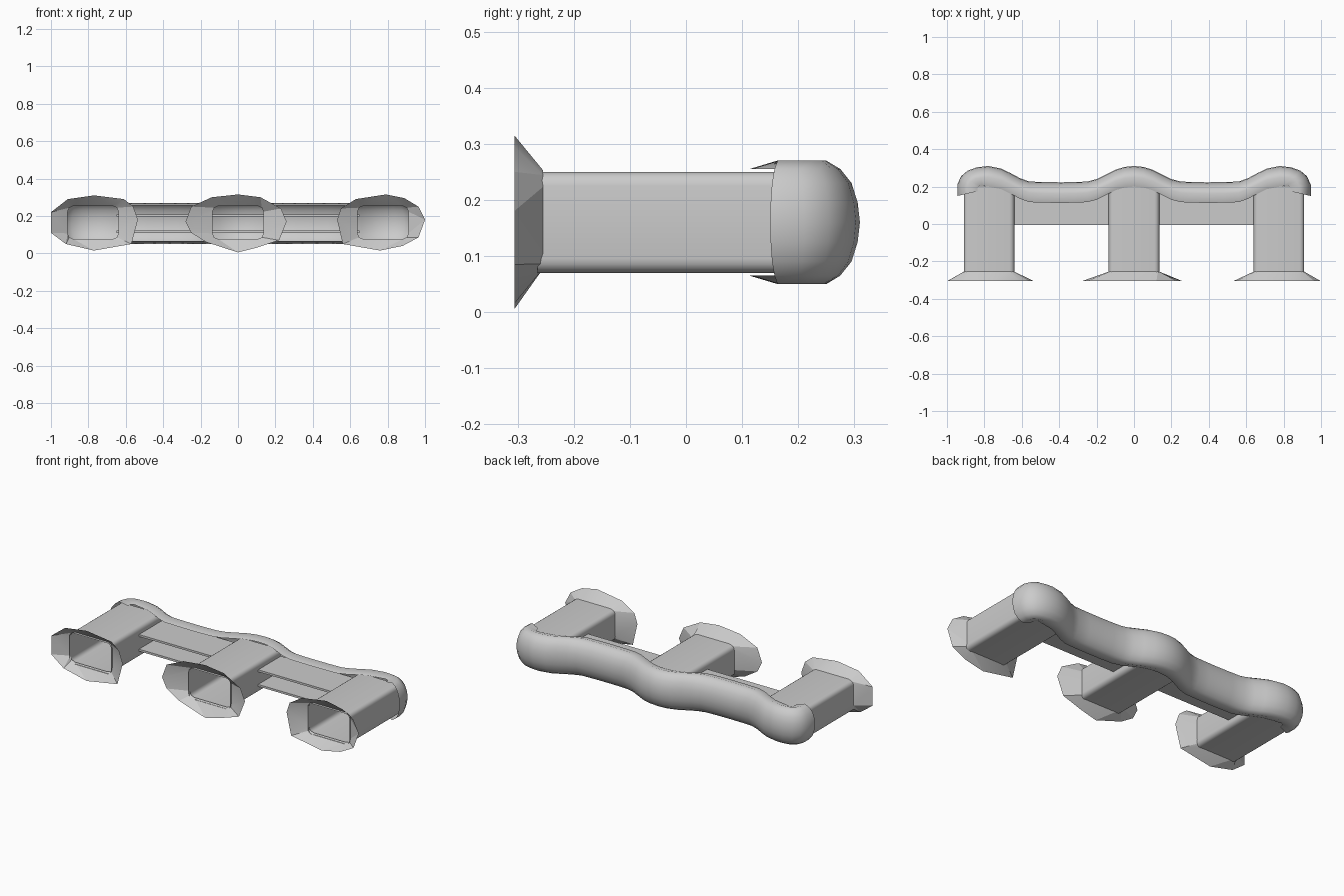
import bpy, bmesh, math
from mathutils import Vector

cube = bpy.data.objects.get("Cube")
if cube:
    bpy.data.objects.remove(cube)

grey = bpy.data.materials.new("cast_grey")
grey.use_nodes = True
COLOUR = (0.6, 0.6, 0.6, 1)
grey.diffuse_color = COLOUR
grey.node_tree.nodes["Principled BSDF"].inputs["Base Color"].default_value = COLOUR


def finish(name, bm, angle=40):
    bmesh.ops.recalc_face_normals(bm, faces=bm.faces)
    me = bpy.data.meshes.new(name)
    bm.to_mesh(me)
    bm.free()
    me.materials.append(grey)
    ob = bpy.data.objects.new(name, me)
    bpy.context.collection.objects.link(ob)
    bpy.ops.object.select_all(action='DESELECT')
    ob.select_set(True)
    bpy.context.view_layer.objects.active = ob
    bpy.ops.object.shade_smooth_by_angle(angle=math.radians(angle))
    return ob


def ring(bm, points):
    """Closed loop of vertices and edges."""
    vs = [bm.verts.new(p) for p in points]
    es = [bm.edges.new((a, b)) for a, b in zip(vs, vs[1:] + vs[:1])]
    return vs, es


def rounded_rect(cx, cz, hw, hh, r, steps=4):
    pts = []
    for k, (sx, sz) in enumerate(((1, 1), (-1, 1), (-1, -1), (1, -1))):
        for i in range(steps + 1):
            a = math.pi / 2 * (k + i / steps)
            pts.append((cx + sx * (hw - r) + r * math.cos(a),
                        cz + sz * (hh - r) + r * math.sin(a)))
    return pts


# Port tubes, open at both ends
PORTS = {"right": -0.775, "middle": 0.0, "left": 0.775}
for side, cx in PORTS.items():
    bm = bmesh.new()
    profile = rounded_rect(cx, 0.16, 0.135, 0.09, 0.025)
    loops = [ring(bm, [(x, y, z) for x, z in profile])[0] for y in (-0.265, 0.2)]
    n = len(profile)
    for i in range(n):
        j = (i + 1) % n
        bm.faces.new((loops[0][i], loops[0][j], loops[1][j], loops[1][i]))
    finish(side + "_port_tube", bm)

# Flared, uneven flange around each port mouth
OUTLINES = {
    "right": [(-.77, .31), (-.91, .29), (-1, .22), (-1, .11), (-.92, .05), (-.77, .015),
              (-.57, .05), (-.535, .18), (-.56, .25), (-.61, .29)],
    "middle": [(0, .315), (-.14, .3), (-.25, .25), (-.28, .17), (-.25, .11), (-.17, .06),
               (0, .005), (.1, .03), (.22, .07), (.26, .17), (.23, .24), (.12, .3)],
    "left": [(.79, .315), (.63, .29), (.55, .24), (.53, .18), (.56, .05), (.76, .015),
             (.88, .04), (.965, .085), (1, .18), (.965, .25), (.89, .295)],
}
for side, outline in OUTLINES.items():
    bm = bmesh.new()
    mouth = rounded_rect(PORTS[side], 0.165, 0.136, 0.088, 0.03, 2)
    inner = ring(bm, [(x, -0.255, z) for x, z in mouth])[1]
    outer = ring(bm, [(x, -0.306, z) for x, z in outline])[1]
    bmesh.ops.bridge_loops(bm, edges=inner + outer)
    finish(side + "_flange", bm, 15)

# Wavy collector shell: C section swept along the back, wrapping round the ends
SECTION = [(.11, .255), (.06, .27), (.035, .255), (.015, .23), (.004, .195), (0, .16),
           (.004, .125), (.015, .09), (.035, .065), (.06, .05), (.11, .065)]
HALF = [(0, .31), (.05, .305), (.1, .29), (.15, .265), (.2, .24), (.25, .227), (.32, .224),
        (.39, .223), (.48, .224), (.56, .227), (.61, .245), (.66, .272), (.71, .296),
        (.78, .31), (.84, .303), (.89, .285), (.925, .255), (.945, .21), (.945, .15)]
path = [(-x, y) for x, y in HALF[:0:-1]] + HALF
bm = bmesh.new()
rows = []
for x, y in path:
    inward = Vector((0, -1))
    if abs(x) > 0.8:
        inward = (Vector((math.copysign(0.79, x), 0.185)) - Vector((x, y))).normalized()
    rows.append([bm.verts.new((x + inward.x * d, y + inward.y * d, z)) for d, z in SECTION])
for a, b in zip(rows, rows[1:]):
    for i in range(len(SECTION) - 1):
        bm.faces.new((a[i], b[i], b[i + 1], a[i + 1]))
shell = finish("collector_shell", bm, 60)
# Outside faces point to the back
if sum((p.normal.y * p.area for p in shell.data.polygons)) < 0:
    shell.data.flip_normals()

# Pair of thin web plates linking the ports
for name, z in (("upper_web", 0.202), ("lower_web", 0.116)):
    bm = bmesh.new()
    bmesh.ops.create_cube(bm, size=1)
    for v in bm.verts:
        v.co = Vector((v.co.x * 1.3, 0.1 + v.co.y * 0.21, z + v.co.z * 0.012))
    finish(name, bm)
